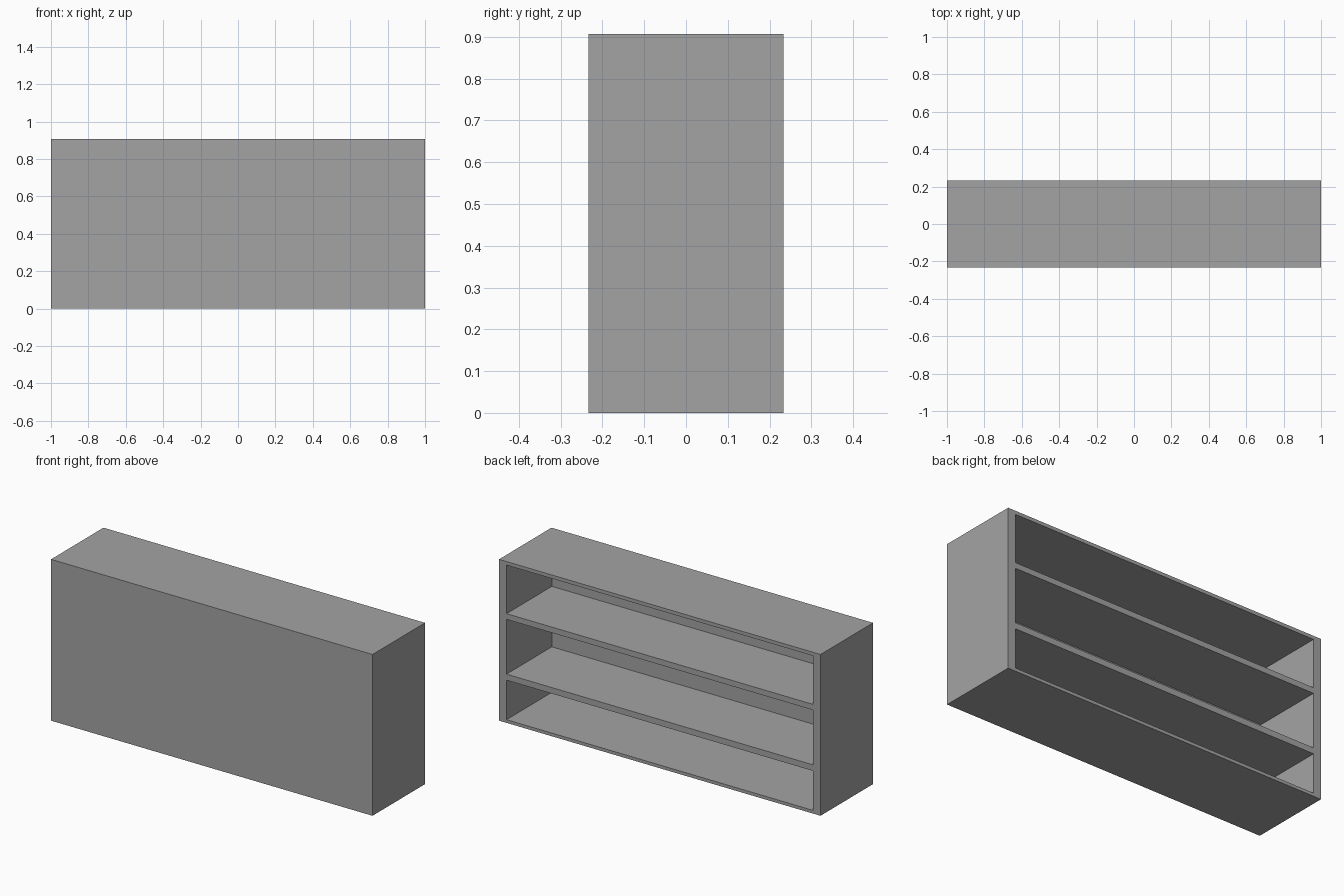
import bpy

# Remove the default cube only
default = bpy.data.objects.get("Cube")
if default:
    bpy.data.objects.remove(default, do_unlink=True)

WIDTH, DEPTH, HEIGHT = 2.0, 0.466, 0.907
SIDE, FRONT = 0.047, 0.064          # wall thicknesses
BAYS = [(0.018, 0.24), (0.274, 0.582), (0.614, 0.887)]  # floor and ceiling of each bay

grey = bpy.data.materials.new("plain_grey")
grey.use_nodes = True
colour = (0.37, 0.37, 0.37, 1)
grey.diffuse_color = colour
grey.node_tree.nodes["Principled BSDF"].inputs["Base Color"].default_value = colour


def box(name, low, high):
    """Box between two opposite corners."""
    centre = [(a + b) / 2 for a, b in zip(low, high)]
    bpy.ops.mesh.primitive_cube_add(size=1, location=centre)
    obj = bpy.context.object
    obj.name = name
    obj.scale = [b - a for a, b in zip(low, high)]
    bpy.ops.object.transform_apply(location=True, rotation=False, scale=True)
    obj.data.materials.append(grey)
    return obj


# Counter body: closed front, sides, top and base
body = box("counter_body", (-WIDTH / 2, -DEPTH / 2, 0), (WIDTH / 2, DEPTH / 2, HEIGHT))

# Open shelf bays, hollowed from the back so the shelves remain between them
for floor, ceiling in BAYS:
    cutter = box("bay_cutter",
                 (-WIDTH / 2 + SIDE, -DEPTH / 2 + FRONT, floor),
                 (WIDTH / 2 - SIDE, DEPTH / 2 + 0.1, ceiling))
    cutter.hide_render = True
    cut = body.modifiers.new("shelf_bay", 'BOOLEAN')
    cut.operation = 'DIFFERENCE'
    cut.solver = 'EXACT'
    cut.object = cutter
    bpy.ops.object.select_all(action='DESELECT')
    body.select_set(True)
    bpy.context.view_layer.objects.active = body
    bpy.ops.object.modifier_apply(modifier=cut.name)
    bpy.data.objects.remove(cutter, do_unlink=True)
